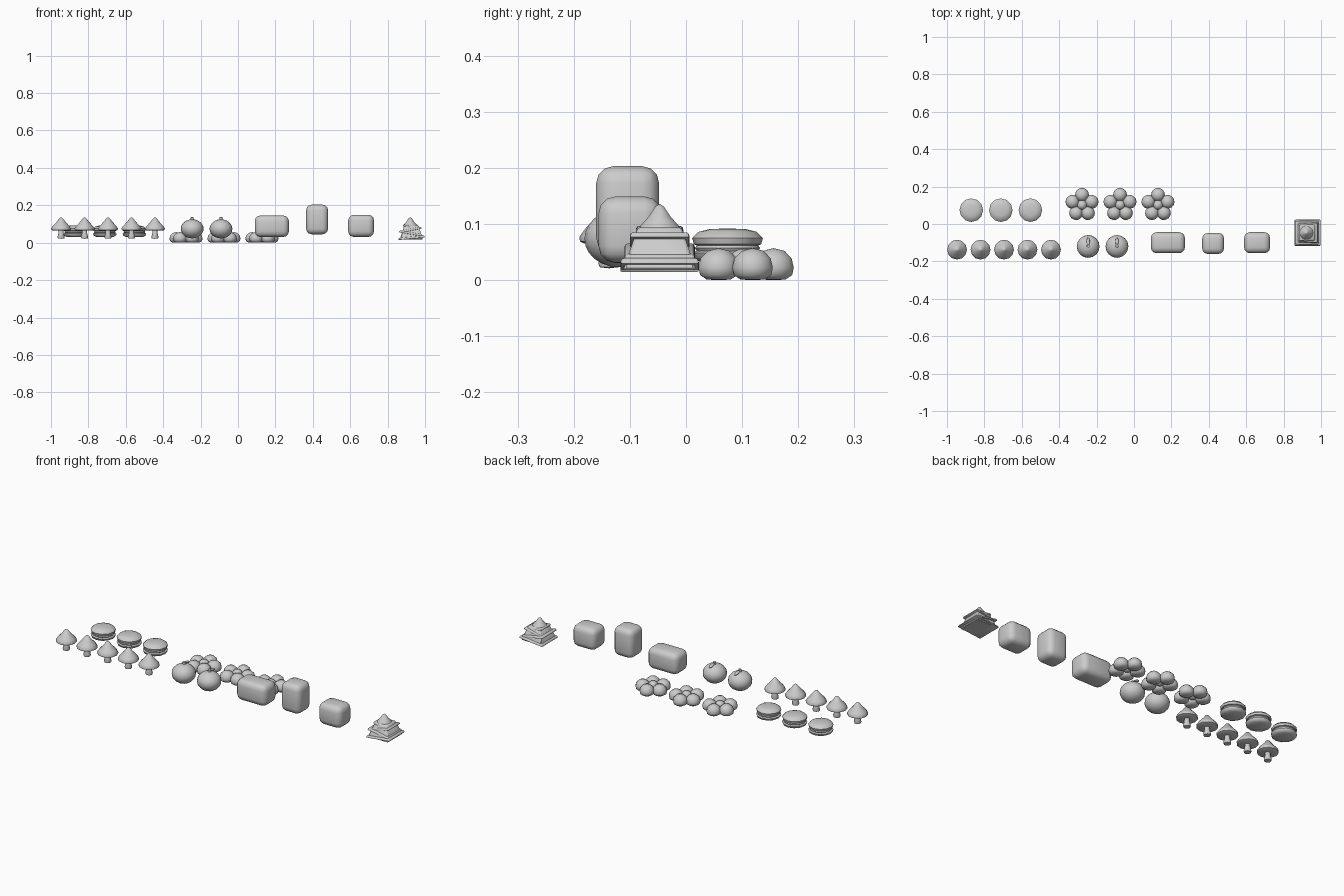
import bpy, bmesh, math

if "Cube" in bpy.data.objects:
    bpy.data.objects.remove(bpy.data.objects["Cube"])


def finish(name, bm, angle=40):
    bmesh.ops.remove_doubles(bm, verts=bm.verts, dist=1e-5)
    bmesh.ops.recalc_face_normals(bm, faces=bm.faces)
    me = bpy.data.meshes.new(name)
    bm.to_mesh(me)
    bm.free()
    ob = bpy.data.objects.new(name, me)
    bpy.context.collection.objects.link(ob)
    bpy.ops.object.select_all(action='DESELECT')
    ob.select_set(True)
    bpy.context.view_layer.objects.active = ob
    bpy.ops.object.shade_smooth_by_angle(angle=math.radians(angle))
    return ob


def lathe(name, profile, loc, n=12, angle=50):
    bm = bmesh.new()
    vs = [bm.verts.new((r, 0, z)) for r, z in profile]
    es = [bm.edges.new(p) for p in zip(vs, vs[1:])]
    bmesh.ops.spin(bm, geom=vs + es, axis=(0, 0, 1), cent=(0, 0, 0),
                   angle=2 * math.pi, steps=n, use_duplicate=False)
    ob = finish(name, bm, angle)
    ob.location = loc
    return ob


def ball(name, loc, size, u=14, v=10):
    bm = bmesh.new()
    bmesh.ops.create_uvsphere(bm, u_segments=u, v_segments=v, radius=1)
    ob = finish(name, bm, 60)
    ob.location, ob.scale = loc, size
    return ob


def block(name, loc, size, bevel, segments=3, taper=1.0):
    bm = bmesh.new()
    bmesh.ops.create_cube(bm, size=1)
    for v in bm.verts:
        k = taper if v.co.z > 0 else 1
        v.co = (v.co.x * size[0] * k, v.co.y * size[1] * k, v.co.z * size[2])
    if bevel:
        bmesh.ops.bevel(bm, geom=bm.edges[:], offset=bevel, segments=segments,
                        profile=0.5, affect='EDGES')
    ob = finish(name, bm, 40)
    ob.location = loc
    return ob


# row of mushrooms
for i in range(5):
    p = (-0.946 + 0.1255 * i, -0.137, 0)
    lathe("mushroom_cap", [(0, .136), (.008, .132), (.026, .109), (.044, .09),
                           (.053, .077), (.052, .069), (.044, .065), (0, .067)], p)
    lathe("mushroom_stem", [(0, .07), (.012, .07), (.014, .05), (.019, .03),
                            (.017, .023), (0, .021)], p)

# sandwich biscuits
for i in range(3):
    p = (-0.87 + 0.158 * i, 0.074, 0)
    lathe("biscuit_top", [(0, .092), (.032, .091), (.052, .086), (.063, .075),
                          (.06, .064), (.05, .06), (0, .06)], p)
    lathe("biscuit_filling", [(0, .062), (.055, .062), (.058, .057),
                              (.055, .052), (0, .052)], p)
    lathe("biscuit_base", [(0, .054), (.052, .054), (.063, .048), (.06, .038),
                           (.046, .031), (0, .03)], p)

# five-petal flowers
for i in range(3):
    cx, cy = -0.278 + 0.203 * i, 0.102
    for k in range(5):
        a = math.pi / 2 + k * math.tau / 5
        lathe("flower_petal", [(0, 0), (.022, .001), (.034, .009), (.037, .022),
                               (.033, .039), (.02, .052), (0, .057)],
              (cx + .054 * math.cos(a), cy + .054 * math.sin(a), 0), 14)
    ball("flower_centre", (cx, cy, .032), (.026, .026, .024))

# round fruits with stem and leaf
for x in (-0.245, -0.091):
    ball("fruit", (x, -0.12, .074), (.061, .061, .051), 16, 12)
    lathe("fruit_stem", [(0, .137), (.008, .136), (.008, .125), (.012, .115)],
          (x, -0.118, 0), 8)
    leaf = ball("fruit_leaf", (x, -0.093, .125), (.009, .022, .006), 10, 6)
    leaf.rotation_euler.x = math.radians(-15)

# rounded blocks
block("wide_block", (0.181, -0.1, .088), (.182, .112, .115), .03)
block("tall_block", (0.423, -0.104, .124), (.117, .112, .158), .03)
block("short_block", (0.658, -0.1, .09), (.138, .112, .118), .03)

# layered square pyramid with tilted tiers and a pointed cap
px, py = 0.927, -0.047
block("pyramid_core", (px, py, .056), (.124, .13, .076), .004, 1, .6)
for z, w, t in ((.027, .142, -6), (.05, .128, 10), (.07, .108, -12), (.086, .086, 8)):
    tier = block("pyramid_tier", (px + (.001 if t < 0 else -.003), py, z),
                 (w, w, .011), .004, 2, .95)
    tier.rotation_euler.y = math.radians(t)
lathe("pyramid_cap", [(0, .136), (.008, .131), (.02, .113), (.034, .098),
                      (.04, .088), (0, .088)], (px - .006, py, 0), 14)
